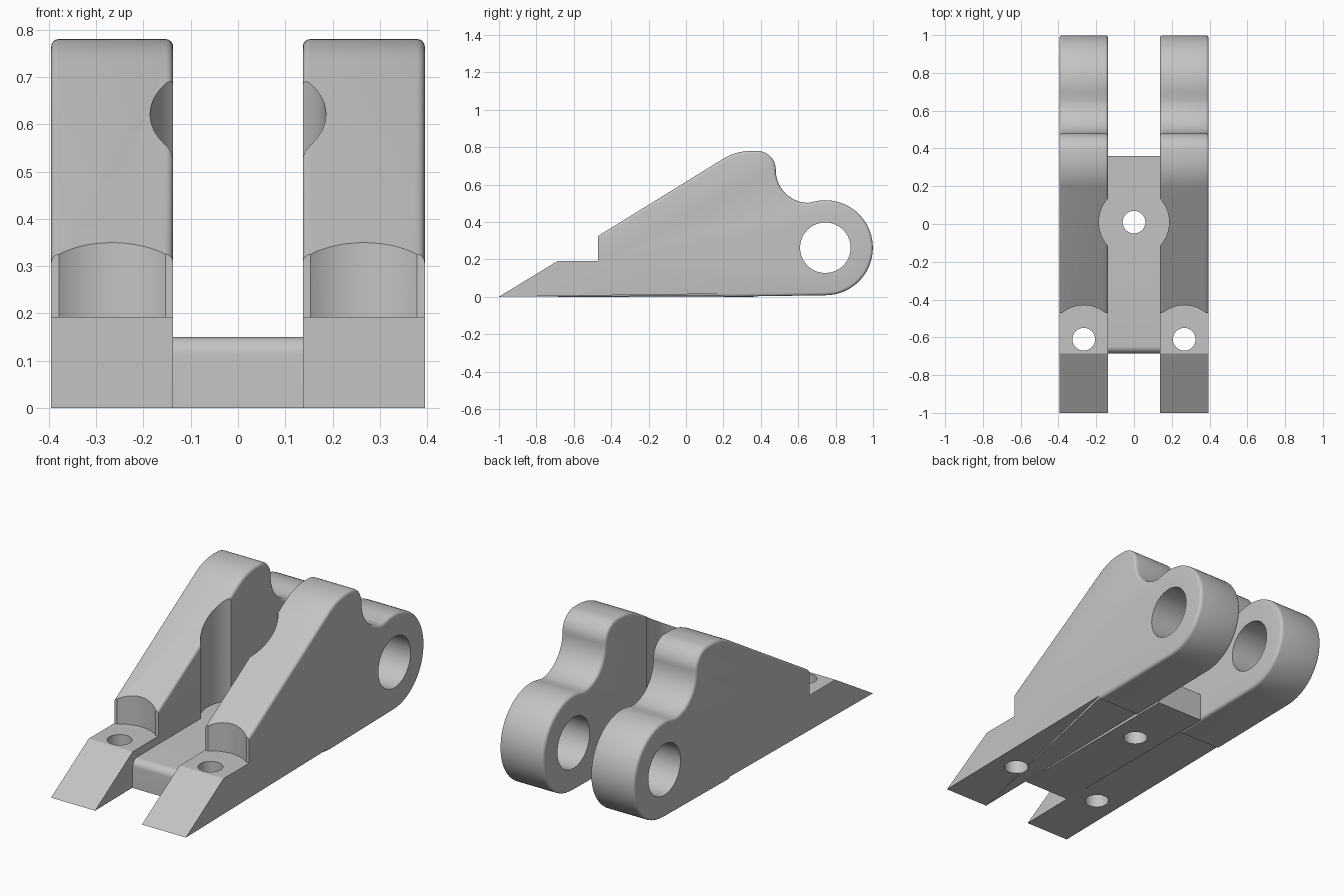
import bpy
import bmesh
from math import sin, cos, radians, pi
from mathutils import Matrix, Vector

if "Cube" in bpy.data.objects:
    bpy.data.objects.remove(bpy.data.objects["Cube"])

INNER, OUTER = 0.137, 0.395
MID = (INNER + OUTER) / 2

grey = bpy.data.materials.new("plain grey")
grey.use_nodes = True
colour = (0.55, 0.55, 0.55, 1)
grey.diffuse_color = colour
grey.node_tree.nodes["Principled BSDF"].inputs["Base Color"].default_value = colour


def arc(cy, cz, r, start, end, steps):
    """Points on an arc in the side plane, angles in degrees."""
    angles = [radians(start + (end - start) * i / steps) for i in range(steps + 1)]
    return [(cy + r * cos(a), cz + r * sin(a)) for a in angles]


def prism(name, profile, x0, x1, rounded=None, radius=0.016):
    """Extrude a side profile along x and round the rim edges picked by a rule."""
    bm = bmesh.new()
    face = bm.faces.new([bm.verts.new((x0, y, z)) for y, z in profile])
    new = bmesh.ops.extrude_face_region(bm, geom=[face])["geom"]
    bmesh.ops.translate(bm, vec=(x1 - x0, 0, 0),
                        verts=[v for v in new if isinstance(v, bmesh.types.BMVert)])
    bmesh.ops.recalc_face_normals(bm, faces=bm.faces)
    if rounded:
        rims = []
        for e in bm.edges:
            a, b = (v.co for v in e.verts)
            if abs(a.x - b.x) < 1e-5 and rounded((a + b) / 2):
                rims.append(e)
        bmesh.ops.bevel(bm, geom=rims, offset=radius, offset_type='OFFSET',
                        segments=4, profile=0.5, affect='EDGES', clamp_overlap=True)
    return to_object(name, bm)


def to_object(name, bm):
    mesh = bpy.data.meshes.new(name)
    bm.to_mesh(mesh)
    bm.free()
    mesh.materials.append(grey)
    obj = bpy.data.objects.new(name, mesh)
    bpy.context.scene.collection.objects.link(obj)
    return obj


def cutter(name, centre, radius, depth, along_x=False):
    bm = bmesh.new()
    turn = Matrix.Rotation(pi / 2, 4, 'Y') if along_x else Matrix()
    bmesh.ops.create_cone(bm, cap_ends=True, segments=64, radius1=radius, radius2=radius,
                          depth=depth, matrix=Matrix.Translation(Vector(centre)) @ turn)
    obj = to_object(name, bm)
    obj.hide_render = True
    return obj


def cut(obj, cutters):
    """Apply the cuts, then shade smooth with sharp edges kept."""
    bpy.context.view_layer.objects.active = obj
    for c in cutters:
        mod = obj.modifiers.new("cut", 'BOOLEAN')
        mod.operation, mod.solver, mod.object = 'DIFFERENCE', 'EXACT', c
        bpy.ops.object.modifier_apply(modifier=mod.name)
    bpy.ops.object.select_all(action='DESELECT')
    obj.select_set(True)
    bpy.ops.object.shade_smooth_by_angle(angle=radians(30))


# Side outline of an arm: toe, pad, step, ramp, crest, saddle and rear lug
outline = [(-1, 0), (-0.685, 0.192), (-0.47, 0.192), (-0.47, 0.325)]
outline += arc(0.35, 0.49, 0.29, 121, 90, 8)
outline += arc(0.38, 0.68, 0.1, 90, 0, 12)
outline += arc(0.655, 0.677, 0.175, 180, 270, 14)
outline += arc(0.745, 0.262, 0.254, 100, -89, 36)
outline += [(0.2, 0)]


def arm_rim(p):
    return p.y > 0.2 or p.z > 0.33


# Shared cutters
well = cutter("well_cutter", (0, 0.01, 0.65), 0.186, 1.0)
centre_hole = cutter("centre_hole_cutter", (0, 0.01, 0.1), 0.06, 1.0)
pin_hole = cutter("pin_hole_cutter", (0, 0.745, 0.262), 0.135, 2.0, along_x=True)
helpers = [well, centre_hole, pin_hole]

# Two mirrored arms
for side, name in ((1, "left_arm"), (-1, "right_arm")):
    arm = prism(name, outline, side * INNER, side * OUTER, arm_rim)
    spot = cutter(name + "_pocket_cutter", (side * MID, -0.61, 0.692), 0.18, 1.0)
    bolt = cutter(name + "_bolt_cutter", (side * MID, -0.61, 0.1), 0.06, 1.0)
    helpers += [spot, bolt]
    cut(arm, [spot, bolt, pin_hole, well])

# Web joining the arms, with a rounded front top edge
web_outline = [(0.36, 0), (0.36, 0.15), *arc(-0.648, 0.113, 0.037, 90, 180, 8), (-0.685, 0)]
web = prism("web", web_outline, -INNER, INNER)
cut(web, [centre_hole])

for h in helpers:
    bpy.data.objects.remove(h)
